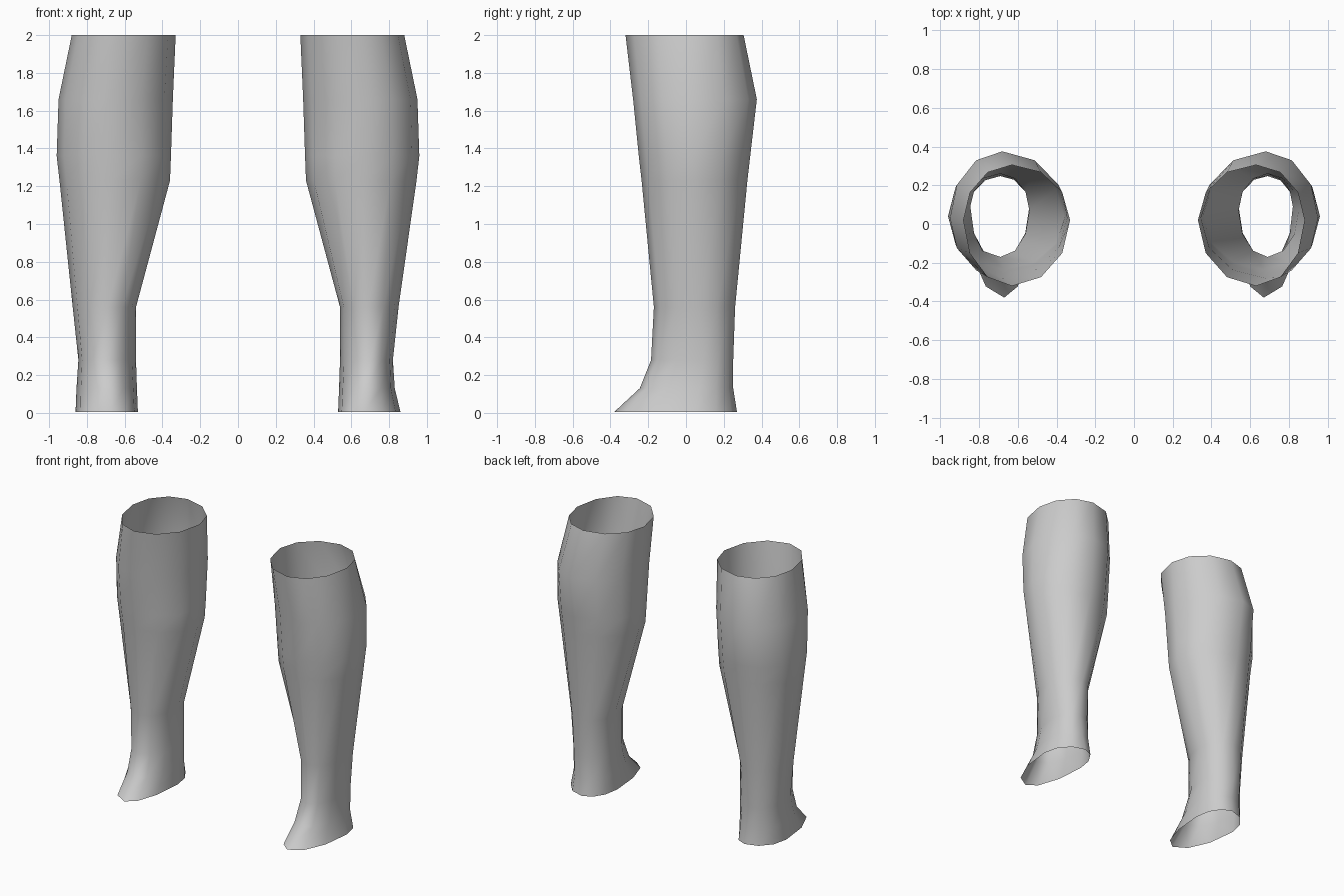
import bpy, bmesh
from math import sin, cos, pi

SIDES = 12

# Remove the default cube
cube = bpy.data.objects.get("Cube")
if cube:
    bpy.data.objects.remove(cube, do_unlink=True)

# Plain grey for the shells
grey = bpy.data.materials.new("light_grey")
grey.use_nodes = True
grey.diffuse_color = (0.6, 0.6, 0.6, 1)
grey.node_tree.nodes["Principled BSDF"].inputs["Base Color"].default_value = (0.6, 0.6, 0.6, 1)

# Cross-sections: height, inner, outer, front, back, widest x, widest y
RINGS = [
    (0.005, 0.53, 0.86, -0.38, 0.27, 0.67, 0.05),
    (0.13, 0.535, 0.84, -0.245, 0.25, 0.68, 0.07),
    (0.28, 0.54, 0.83, -0.185, 0.25, 0.70, 0.09),
    (0.56, 0.54, 0.86, -0.17, 0.26, 0.69, 0.07),
    (1.23, 0.36, 0.945, -0.235, 0.325, 0.67, 0.04),
    (1.36, 0.355, 0.96, -0.25, 0.34, 0.67, 0.04),
    (1.66, 0.345, 0.95, -0.28, 0.375, 0.68, 0.03),
    (2.0, 0.33, 0.88, -0.32, 0.305, 0.63, 0.02),
]


def ring_points(z, inner, outer, front, back, cx, cy):
    """Closed section made of four quarter ellipses."""
    points = []
    for i in range(SIDES):
        c, s = cos(2 * pi * i / SIDES), sin(2 * pi * i / SIDES)
        x = cx + c * (outer - cx if c > 0 else cx - inner)
        y = cy + s * (back - cy if s > 0 else cy - front)
        points.append((x, y, z))
    return points


def build_leg(name, side, ankle_shift):
    """Open shin shell lofted through the sections."""
    bm = bmesh.new()
    loops = []
    for z, inner, outer, *rest in RINGS:
        if 0.1 < z < 1:
            outer += ankle_shift
        loops.append([bm.verts.new((side * x, y, h))
                      for x, y, h in ring_points(z, inner, outer, *rest)])
    for low, high in zip(loops, loops[1:]):
        for i in range(SIDES):
            j = (i + 1) % SIDES
            quad = (low[i], low[j], high[j], high[i])
            face = bm.faces.new(quad if side > 0 else quad[::-1])
            face.smooth = True
    mesh = bpy.data.meshes.new(name)
    bm.to_mesh(mesh)
    bm.free()
    mesh.materials.append(grey)
    leg = bpy.data.objects.new(name, mesh)
    bpy.context.collection.objects.link(leg)


# The left ankle is slightly slimmer than the right
build_leg("left_lower_leg", 1, -0.01)
build_leg("right_lower_leg", -1, 0.015)
